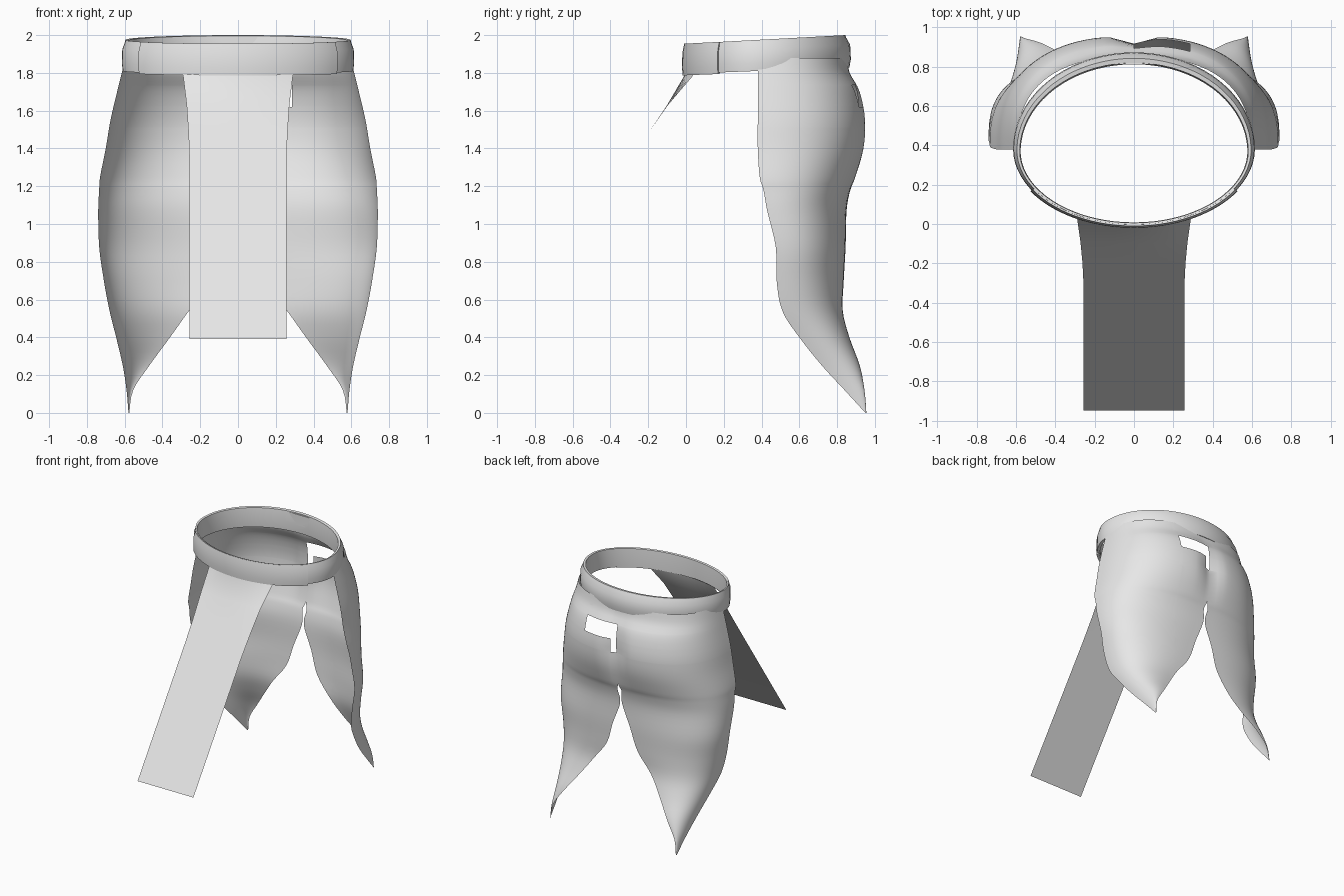
import bpy, bmesh, math
from mathutils import Vector

cube = bpy.data.objects.get("Cube")
if cube:
    bpy.data.objects.remove(cube, do_unlink=True)

cloth = bpy.data.materials.new("light_grey_cloth")
cloth.use_nodes = True
GREY = (0.8, 0.8, 0.8, 1)
cloth.diffuse_color = GREY
for node in cloth.node_tree.nodes:
    if node.type == 'BSDF_PRINCIPLED':
        node.inputs["Base Color"].default_value = GREY

MID_Y = 0.38


def finish(bm, name, sheet):
    """Point normals outward, then make a smooth-shaded object."""
    bmesh.ops.recalc_face_normals(bm, faces=bm.faces)
    if sheet:
        axis = Vector((0, MID_Y, 0))
        out = 0
        for f in bm.faces:
            away = f.calc_center_median() - axis
            away.z = 0
            out += f.normal.dot(away) * f.calc_area()
        if out < 0:
            bmesh.ops.reverse_faces(bm, faces=bm.faces)
    mesh = bpy.data.meshes.new(name)
    bm.to_mesh(mesh)
    bm.free()
    mesh.materials.append(cloth)
    ob = bpy.data.objects.new(name, mesh)
    bpy.context.scene.collection.objects.link(ob)
    bpy.ops.object.select_all(action='DESELECT')
    ob.select_set(True)
    bpy.context.view_layer.objects.active = ob
    bpy.ops.object.shade_smooth_by_angle(angle=math.radians(50))
    return ob


def add_grid(bm, rows, close_rows=False, close_cols=False):
    vs = [[bm.verts.new(p) for p in row] for row in rows]
    n, m = len(vs), len(vs[0])
    for i in range(n if close_rows else n - 1):
        for j in range(m if close_cols else m - 1):
            a, b = vs[i], vs[(i + 1) % n]
            k = (j + 1) % m
            bm.faces.new((a[j], a[k], b[k], b[j]))
    return vs


def smooth_rows(keys, steps):
    """Catmull-Rom interpolation between key rows."""
    out = []
    for i in range(len(keys) - 1):
        k = [keys[max(0, min(len(keys) - 1, i + d))] for d in (-1, 0, 1, 2)]
        for s in range(steps):
            t = s / steps
            out.append([0.5 * (2 * b + (c - a) * t + (2 * a - 5 * b + 4 * c - d) * t * t
                               + (3 * b - a - 3 * c + d) * t ** 3)
                        for a, b, c, d in zip(*k)])
    return out + [list(keys[-1])]


# Back skirt levels: height, outer x, front edge y, split edge x, back y
LEVELS = [
    (1.88, .595, .38, 0, .85), (1.80, .615, .38, 0, .87), (1.70, .64, .38, 0, .925),
    (1.55, .675, .38, 0, .955), (1.40, .70, .38, 0, .945), (1.25, .73, .39, 0, .90),
    (1.18, .735, .41, .018, .87), (1.07, .74, .43, .008, .85), (.88, .735, .475, .08, .845),
    (.70, .71, .48, .14, .835), (.54, .68, .51, .26, .83), (.40, .645, .60, .36, .865),
    (.25, .61, .72, .47, .92), (.12, .59, .84, .555, .945), (0, .58, .95, .575, .955)]
COLS = 28


def skirt_point(level, j, side):
    z, x_out, y_front, x_in, y_back = level
    t = j / COLS * math.pi / 2
    c = max(0, math.cos(t)) ** .8 if j < COLS else 0
    x = max(0, x_in) + (x_out - max(0, x_in)) * c
    y = y_front + (y_back - y_front) * math.sin(t) ** .8
    # centre crease between the two halves
    window = max(0, 1 - abs(z - 1.52) / .32)
    y -= .045 * window * math.exp(-(x / .08) ** 2)
    return (side * x, y, z)


bm = bmesh.new()
levels = smooth_rows(LEVELS, 4)
for side in (1, -1):
    add_grid(bm, [[skirt_point(l, j, side) for j in range(COLS + 1)] for l in levels])
bmesh.ops.remove_doubles(bm, verts=bm.verts, dist=.0005)
# L-shaped opening on the left half
for axis, cuts in (((1, 0, 0), (.045, .285)), ((0, 0, 1), (1.51, 1.62, 1.735))):
    for c in cuts:
        bmesh.ops.bisect_plane(bm, geom=bm.verts[:] + bm.edges[:] + bm.faces[:],
                               plane_co=Vector(axis) * c, plane_no=axis)


def in_opening(p):
    slot = 0 < p.x < .285 and 1.62 < p.z < 1.735
    tail = 0 < p.x < .045 and 1.51 < p.z < 1.63
    return slot or tail


holes = [f for f in bm.faces if in_opening(f.calc_center_median())]
bmesh.ops.delete(bm, geom=holes, context='FACES')
finish(bm, "back_skirt", True)

# Waistband: a thin padded profile swept round an egg-shaped loop
PROFILE = [(0, 0), (.008, .25), (.004, .7), (-.018, .93), (-.022, 1),
           (-.045, .98), (-.052, .5), (-.045, .03)]


def belt_section(angle, extra=0):
    s, c = math.sin(angle), math.cos(angle)
    depth = .485 if s > 0 else .39
    y0 = MID_Y + depth * s
    k = .35 + .65 * max(0, y0) / .86
    low, high = 1.795 + .04 * y0, 1.955 + .052 * y0
    ring = []
    for off, h in PROFILE:
        o = off * k + extra
        ring.append(((.61 + o) * c, MID_Y + (depth + o) * s,
                     low + (high - low) * h - extra * (h < .5)))
    return ring


bm = bmesh.new()
N = 72
add_grid(bm, [belt_section(i / N * math.tau) for i in range(N)], True, True)
finish(bm, "waistband", False)

# Front overlap of the waistband
bm = bmesh.new()
start = math.radians(-148)
end = math.radians(-32)
arc = [belt_section(start + (end - start) * i / 28, .008) for i in range(29)]
vs = add_grid(bm, arc, False, True)
bm.faces.new(vs[0])
bm.faces.new(vs[-1])
finish(bm, "waistband_front", False)

# Small tab inside the back of the waistband
bm = bmesh.new()
bmesh.ops.create_cube(bm, size=1)
for v in bm.verts:
    v.co = (v.co.x * .21, .818 + v.co.y * .012, 1.945 + v.co.z * .09)
finish(bm, "inner_tab", False)

# Front flap: centre y, height, half width, how far its edges wrap back
FLAP = [(-.005, 1.82, .295, .055), (-.012, 1.78, .29, .045), (-.10, 1.63, .272, .005),
        (-.20, 1.48, .262, 0), (-.32, 1.31, .256, 0), (-.95, .39, .256, 0)]
bm = bmesh.new()
rows = []
for y, z, w, wrap in FLAP:
    rows.append([(w * u / 6, y + wrap * (u / 6) ** 2, z) for u in range(-6, 7)])
add_grid(bm, rows)
finish(bm, "front_flap", True)
